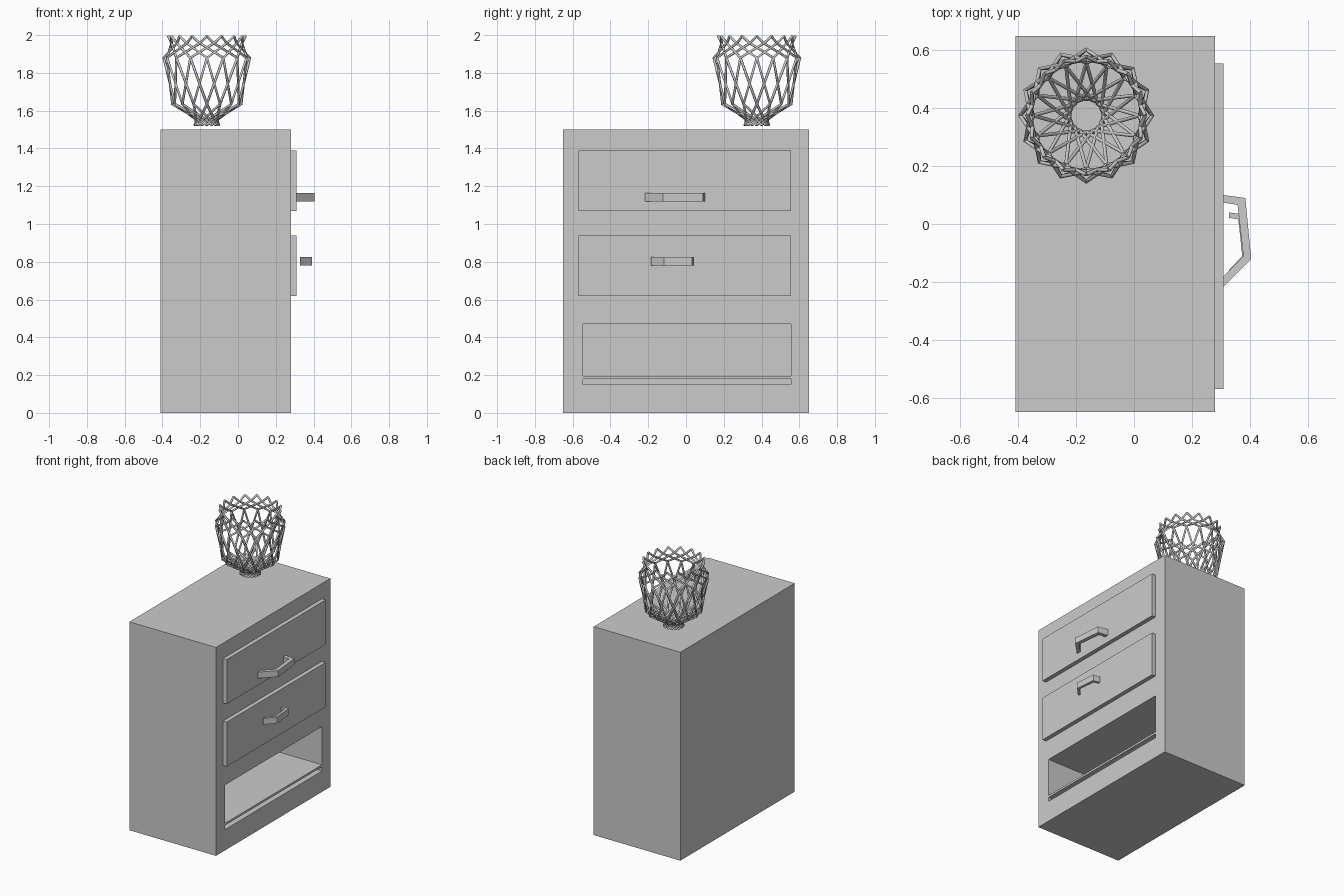
import bpy, bmesh, math

if "Cube" in bpy.data.objects:
    bpy.data.objects.remove(bpy.data.objects["Cube"])


def box(name, lo, hi):
    bm = bmesh.new()
    bmesh.ops.create_cube(bm, size=1)
    for v in bm.verts:
        v.co = [(a + b) / 2 + c * (b - a) for a, b, c in zip(lo, hi, v.co)]
    me = bpy.data.meshes.new(name)
    bm.to_mesh(me)
    bm.free()
    ob = bpy.data.objects.new(name, me)
    bpy.context.collection.objects.link(ob)
    return ob


def prism(name, outline, z0, z1):
    bm = bmesh.new()
    face = bm.faces.new([bm.verts.new((x, y, z0)) for x, y in outline])
    ext = bmesh.ops.extrude_face_region(bm, geom=[face])
    top = [g for g in ext["geom"] if isinstance(g, bmesh.types.BMVert)]
    bmesh.ops.translate(bm, verts=top, vec=(0, 0, z1 - z0))
    bmesh.ops.recalc_face_normals(bm, faces=bm.faces)
    me = bpy.data.meshes.new(name)
    bm.to_mesh(me)
    bm.free()
    ob = bpy.data.objects.new(name, me)
    bpy.context.collection.objects.link(ob)
    return ob


# Cabinet with an open compartment and a thin slot below it
cabinet = box("cabinet", (-0.41, -0.65, 0), (0.28, 0.65, 1.5))
for name, z0, z1 in (("compartment", 0.195, 0.47), ("slot", 0.15, 0.18)):
    cutter = box(name + "_cutter", (-0.38, -0.545, z0), (0.4, 0.555, z1))
    cutter.hide_render = True
    cutter.hide_viewport = True
    cutter.display_type = 'WIRE'
    mod = cabinet.modifiers.new(name, 'BOOLEAN')
    mod.operation = 'DIFFERENCE'
    mod.solver = 'EXACT'
    mod.object = cutter

# Drawer fronts
box("upper_drawer", (0.28, -0.57, 1.07), (0.31, 0.555, 1.39))
box("lower_drawer", (0.28, -0.57, 0.62), (0.31, 0.555, 0.94))

# Bent handles: outline relative to the drawer face, the lower one smaller
outline = [(0, 0.10), (0.075, 0.09), (0.095, -0.122), (0, -0.217),
           (0, -0.18), (0.068, -0.112), (0.048, 0.066), (0, 0.074)]
prism("upper_handle", [(0.31 + x, y) for x, y in outline], 1.12, 1.165)
prism("lower_handle", [(0.328 + 0.68 * x, 0.71 * y - 0.031) for x, y in outline],
      0.78, 0.825)

# Woven wire basket: straight struts winding both ways through a few rings
N = 16
CENTRE = (-0.165, 0.375)
# radius, height, turn so far (in strut spacings)
RINGS = [(0.065, 1.523, 0), (0.057, 1.55, 1), (0.183, 1.635, 3),
         (0.228, 1.88, 4), (0.19, 1.957, 5.5), (0.204, 1.994, 6)]
curve = bpy.data.curves.new("wire_basket", 'CURVE')
curve.dimensions = '3D'
curve.bevel_depth = 0.007
curve.bevel_resolution = 1
curve.use_fill_caps = True
for way in (1, -1):
    for i in range(N):
        spline = curve.splines.new('POLY')
        spline.points.add(len(RINGS) - 1)
        for p, (r, z, turn) in zip(spline.points, RINGS):
            a = 2 * math.pi * (i + way * turn) / N
            p.co = (CENTRE[0] + r * math.cos(a), CENTRE[1] + r * math.sin(a), z, 1)
basket = bpy.data.objects.new("wire_basket", curve)
bpy.context.collection.objects.link(basket)
